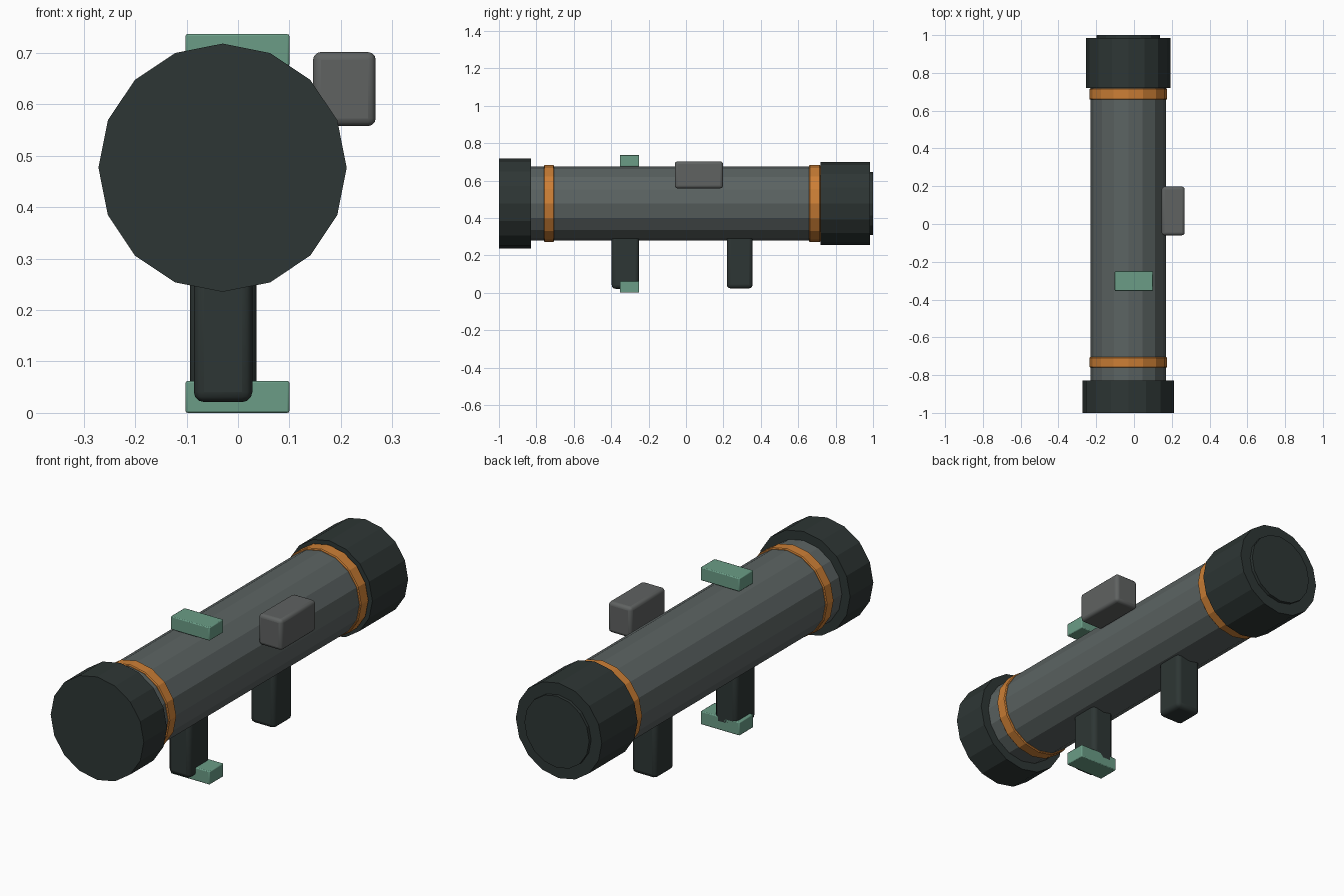
import bpy, math

cube = bpy.data.objects.get("Cube")
if cube:
    bpy.data.objects.remove(cube, do_unlink=True)


def material(name, colour):
    m = bpy.data.materials.new(name)
    m.use_nodes = True
    m.diffuse_color = (*colour, 1)
    bsdf = next(n for n in m.node_tree.nodes if n.type == 'BSDF_PRINCIPLED')
    bsdf.inputs["Base Color"].default_value = (*colour, 1)
    return m


dark = material("charcoal", (0.027, 0.037, 0.035))
grey = material("slate grey", (0.105, 0.125, 0.122))
box_grey = material("neutral grey", (0.115, 0.122, 0.120))
green = material("sage green", (0.145, 0.335, 0.240))
orange = material("orange", (0.60, 0.21, 0.036))

AXIS_X, AXIS_Z = -0.03, 0.477


def finish(ob, name, mat, bevel, segments):
    ob.name = ob.data.name = name
    ob.data.materials.append(mat)
    if bevel:
        mod = ob.modifiers.new("soft_edges", 'BEVEL')
        mod.width = bevel
        mod.segments = segments
        mod.limit_method = 'ANGLE'
        mod.angle_limit = math.radians(40)
    return ob


def tube(name, mat, radius, y0, y1, bevel=0):
    """Sixteen-sided cylinder along the launcher axis."""
    bpy.ops.mesh.primitive_cylinder_add(
        vertices=16, radius=radius, depth=y1 - y0,
        location=(AXIS_X, (y0 + y1) / 2, AXIS_Z), rotation=(math.pi / 2, 0, 0))
    return finish(bpy.context.object, name, mat, bevel, 1)


def block(name, mat, x, y, z, bevel, segments=3):
    """Box given by its (min, max) extents, with rounded edges."""
    bpy.ops.mesh.primitive_cube_add(size=1, location=[sum(r) / 2 for r in (x, y, z)])
    ob = bpy.context.object
    ob.scale = [r[1] - r[0] for r in (x, y, z)]
    bpy.ops.object.transform_apply(location=False, rotation=False, scale=True)
    finish(ob, name, mat, bevel, segments)
    bpy.ops.object.shade_smooth_by_angle(angle=math.radians(35))
    return ob


# Barrel, end caps and bands
tube("barrel", grey, 0.199, -0.90, 0.90)
tube("front_cap", dark, 0.2415, -1.0, -0.828)
tube("rear_cap", dark, 0.223, 0.72, 0.985)
tube("rear_cap_plate", dark, 0.168, 0.95, 1.0)
tube("front_band", orange, 0.206, -0.76, -0.705, 0.004)
tube("rear_band", orange, 0.206, 0.658, 0.718, 0.004)

# Grips under the barrel
block("front_grip", dark, (-0.086, 0.028), (-0.397, -0.25), (0.021, 0.36), 0.02)
block("rear_grip", dark, (-0.093, 0.036), (0.218, 0.356), (0.023, 0.36), 0.02)

# Sight above and foot below
for name, z in (("top_sight", (0.675, 0.737)), ("grip_foot", (0.0, 0.062))):
    block(name, green, (-0.102, 0.1), (-0.354, -0.25), z, 0.004, 2)

# Side module
block("side_module", box_grey, (0.146, 0.268), (-0.06, 0.198), (0.558, 0.702), 0.015)
